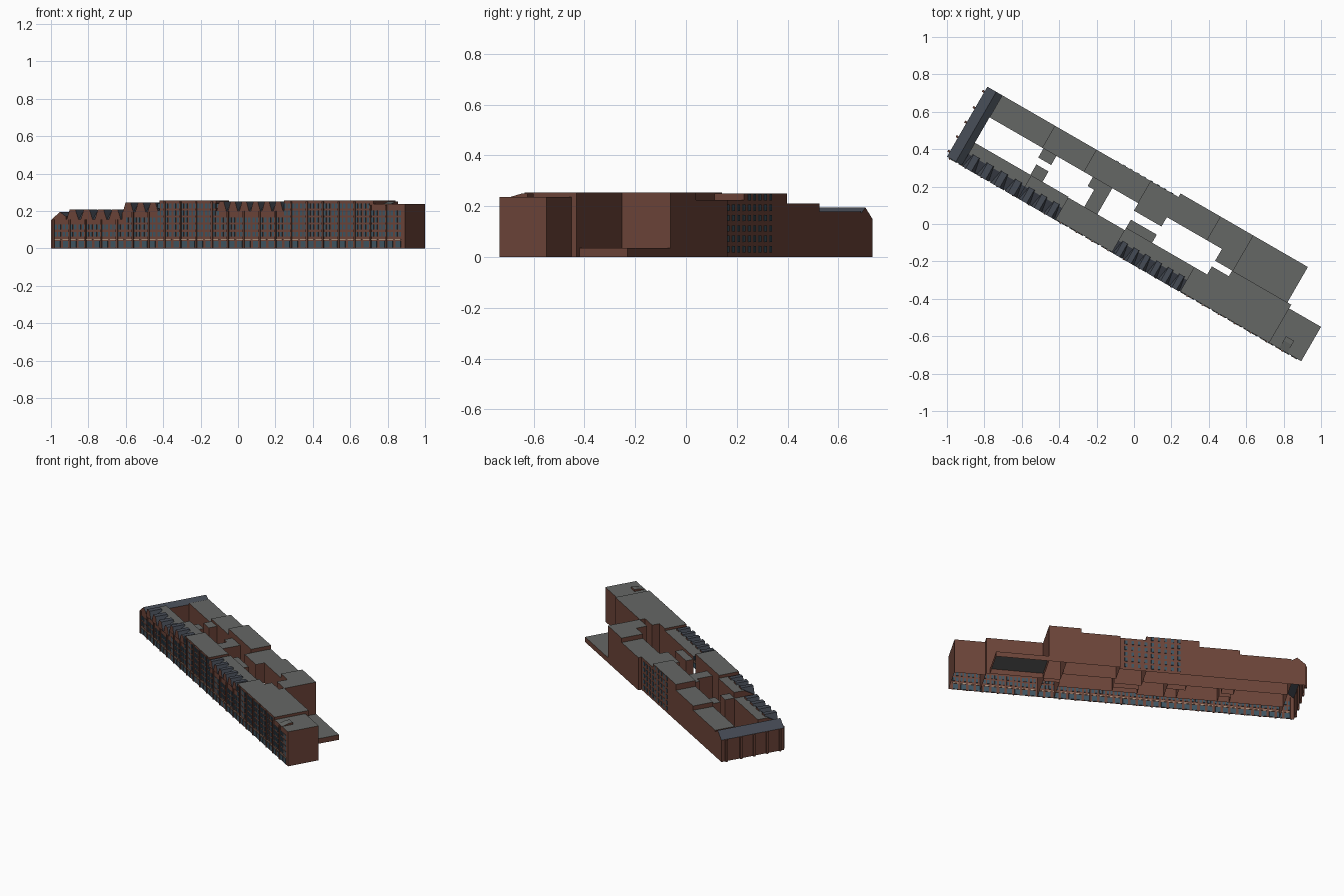
import bpy, bmesh, math
from mathutils import Matrix, Vector

if "Cube" in bpy.data.objects:
    bpy.data.objects.remove(bpy.data.objects["Cube"])

# Building frame: u runs along the street front, v goes toward the back
FRAME = Matrix.Translation((-1, 0.36, 0)) @ Matrix.Rotation(math.radians(-30), 4, 'Z')

def mat(name, col):
    m = bpy.data.materials.new(name)
    m.diffuse_color = (*col, 1)
    m.use_nodes = True
    m.node_tree.nodes["Principled BSDF"].inputs["Base Color"].default_value = m.diffuse_color
    return m

BRICK = mat("brick", (0.15, 0.058, 0.04))
ROOF = mat("flat_roof", (0.13, 0.135, 0.13))
SLATE = mat("slate", (0.06, 0.07, 0.09))
GLASS = mat("glass", (0.05, 0.09, 0.12))
STONE = mat("stone", (0.40, 0.28, 0.20))

def finish(name, bm, mats):
    me = bpy.data.meshes.new(name)
    bm.to_mesh(me)
    bm.free()
    for m in mats:
        me.materials.append(m)
    ob = bpy.data.objects.new(name, me)
    ob.matrix_world = FRAME
    bpy.context.collection.objects.link(ob)
    return ob

def face(bm, pts, outward):
    # Adds a polygon facing outward, coloured by how steep it is
    f = bm.faces.new([bm.verts.new(p) for p in pts])
    f.normal_update()
    if f.normal.dot(Vector(outward)) < 0:
        f.normal_flip()
    nz = f.normal.z
    f.material_index = 1 if nz > 0.95 else 2 if nz > 0.2 else 0

def wing(name, u0, u1, v0, v1, top, eave=None, depth=0.0, left=0, right=0, front=0, back=0):
    # Open-bottomed block; left/right/front/back give each wall's base (None = no wall)
    bm = bmesh.new()
    e = top if eave is None else eave
    if front is not None:
        face(bm, [(u0, v0, front), (u1, v0, front), (u1, v0, e), (u0, v0, e)], (0, -1, 0))
    if back is not None:
        face(bm, [(u0, v1, back), (u1, v1, back), (u1, v1, top), (u0, v1, top)], (0, 1, 0))
    vt = v0 + depth
    if depth:
        face(bm, [(u0, v0, e), (u1, v0, e), (u1, vt, top), (u0, vt, top)], (0, -1, 1))
    face(bm, [(u0, vt, top), (u1, vt, top), (u1, v1, top), (u0, v1, top)], (0, 0, 1))
    for u, base, s in ((u0, left, -1), (u1, right, 1)):
        if base is not None:
            pts = [(u, v0, base), (u, v0, e), (u, vt, top), (u, v1, top), (u, v1, base)]
            if not depth:
                pts.pop(2)
            face(bm, pts, (s, 0, 0))
    finish(name, bm, [BRICK, ROOF, SLATE])

def boxes(name, items, m):
    # Many small boxes in one object: (u0, u1, v0, v1, z0, z1)
    bm = bmesh.new()
    for u0, u1, v0, v1, z0, z1 in items:
        bmesh.ops.create_cube(bm, size=1, matrix=Matrix.LocRotScale(
            ((u0 + u1) / 2, (v0 + v1) / 2, (z0 + z1) / 2), None, (u1 - u0, v1 - v0, z1 - z0)))
    finish(name, bm, [m])

# Left end wing with pitched roof
bm = bmesh.new()
prof = [(0, 0), (0, 0.15), (0.055, 0.195), (0.092, 0.17), (0.092, 0)]
V = 0.432
for (a, za), (b, zb), out in zip(prof, prof[1:], [(-1, 0, 0), (-1, 0, 1), (1, 0, 1), (1, 0, 0)]):
    face(bm, [(a, 0, za), (b, 0, zb), (b, V, zb), (a, V, za)], out)
face(bm, [(a, 0, z) for a, z in prof], (0, -1, 0))
face(bm, [(a, V, z) for a, z in prof], (0, 1, 0))
finish("end_wing", bm, [BRICK, ROOF, SLATE])

# Front wing sections
wing("front_wing_1", 0.092, 0.44, 0, 0.139, 0.195, 0.155, 0.07, left=0.15, right=None)
wing("front_wing_2", 0.44, 0.67, 0, 0.139, 0.235, 0.195, 0.07, left=0.155, right=None)
wing("front_wing_3", 0.67, 1.02, 0, 0.135, 0.255, left=0.195, right=0.2)
wing("front_wing_4", 1.02, 1.44, 0, 0.15, 0.24, 0.2, 0.07, left=None, right=None)
wing("front_wing_5", 1.44, 1.52, 0, 0.15, 0.255, left=0.2, right=None)
wing("front_wing_6", 1.52, 1.625, 0, 0.2, 0.255, left=0, right=None)
wing("front_wing_7", 1.625, 1.99, 0, 0.235, 0.255, left=0, right=0)
wing("front_wing_end", 1.99, 2.187, 0, 0.212, 0.237, left=None)

# Rear wing sections
wing("rear_wing_1", 0.092, 0.417, 0.296, V, 0.18, left=0.17, right=None)
wing("rear_wing_2", 0.417, 0.673, 0.296, V, 0.21, left=0.18, right=None)
wing("rear_wing_3", 0.673, 1.01, 0.296, V, 0.25, left=0.21, right=0.225)
wing("rear_wing_4", 1.01, 1.18, 0.25, V, 0.225, right=None)
wing("rear_wing_5", 1.18, 1.426, 0.308, 0.454, 0.225, right=None)
wing("rear_wing_6", 1.426, 1.52, 0.308, 0.454, 0.255, left=0.225, right=None)
wing("rear_wing_7", 1.52, 1.63, 0.235, 0.454, 0.255)
wing("low_annex", 1.63, 1.966, 0.235, 0.454, 0.035, left=None, front=None)

# Courtyard projections and link
wing("rear_stair", 0.425, 0.505, 0.24, 0.296, 0.195, back=None)
wing("front_stair", 0.435, 0.51, 0.139, 0.203, 0.2, front=None)
wing("link", 0.77, 0.85, 0.135, 0.24, 0.21, front=None, back=None)
wing("link_rear", 0.73, 0.85, 0.24, 0.296, 0.21, back=None)
wing("front_annex", 1.02, 1.18, 0.15, 0.2, 0.22, front=None)

# Cross-gabled dormers on the sloped front roofs
def dormers(name, u0, u1, n, eave, top):
    bm = bmesh.new()
    p = (u1 - u0) / n
    for i in range(n):
        c = u0 + p * (i + 0.5)
        q = [(c - 0.42 * p, eave), (c - 0.2 * p, top), (c + 0.2 * p, top), (c + 0.42 * p, eave)]
        face(bm, [(u, -0.004, z) for u, z in q], (0, -1, 0))
        face(bm, [(u, 0.08, z) for u, z in q], (0, 1, 0))
        for (a, za), (b, zb) in zip(q, q[1:]):
            face(bm, [(a, -0.004, za), (b, -0.004, zb), (b, 0.08, zb), (a, 0.08, za)], (0, 0, 1))
    finish(name, bm, [BRICK, SLATE, SLATE])

dormers("dormers_left", 0.092, 0.44, 4, 0.155, 0.208)
dormers("dormers_mid", 0.44, 0.67, 3, 0.195, 0.245)
dormers("dormers_right", 1.02, 1.44, 6, 0.2, 0.25)
wing("roof_skylight", 2.05, 2.1, 0.0, 0.075, 0.25, 0.237, 0.05, left=0.237, right=0.237,
     front=None, back=0.237)

# Street facade: windows, piers, shopfronts and stone band
def eave_at(u):
    for limit, z in ((0.44, 0.155), (0.67, 0.195), (1.02, 0.25), (1.44, 0.2), (1.99, 0.25)):
        if u < limit:
            return z
    return 0.232

PITCH = 2.15 / 44
windows, piers, shops, band = [], [], [], []
for i in range(44):
    u = 0.018 + PITCH * (i + 0.5)
    top = eave_at(u)
    shops.append((u - 0.016, u + 0.016, -0.003, 0.003, 0.004, 0.04))
    band.append((u - 0.018, u + 0.018, -0.004, 0.003, 0.045, 0.051))
    z = 0.062
    while z + 0.026 < top:
        for s in (-0.011, 0.011):
            windows.append((u + s - 0.007, u + s + 0.007, -0.003, 0.003, z, z + 0.026))
        z += 0.038
    if i % 2 == 0:
        piers.append((u - PITCH / 2 - 0.005, u - PITCH / 2 + 0.005, -0.007, 0.002, 0, top))
boxes("front_windows", windows, GLASS)
boxes("shopfronts", shops, GLASS)
boxes("stone_band", band, STONE)
boxes("front_piers", piers, BRICK)

# Rear windows
boxes("rear_windows", [(0.795 + 0.042 * c, 0.812 + 0.042 * c, 0.428, 0.435, 0.018 + 0.041 * r, 0.043 + 0.041 * r)
                       for c in range(9) for r in range(6)
                       if r < 5 or 0.812 + 0.042 * c < 1.01], GLASS)

# End wall pilasters
boxes("end_pilasters", [(-0.012, 0.002, v - 0.006, v + 0.006, 0, 0.15)
                        for v in (0.03, 0.12, 0.21, 0.3, 0.4)], BRICK)
